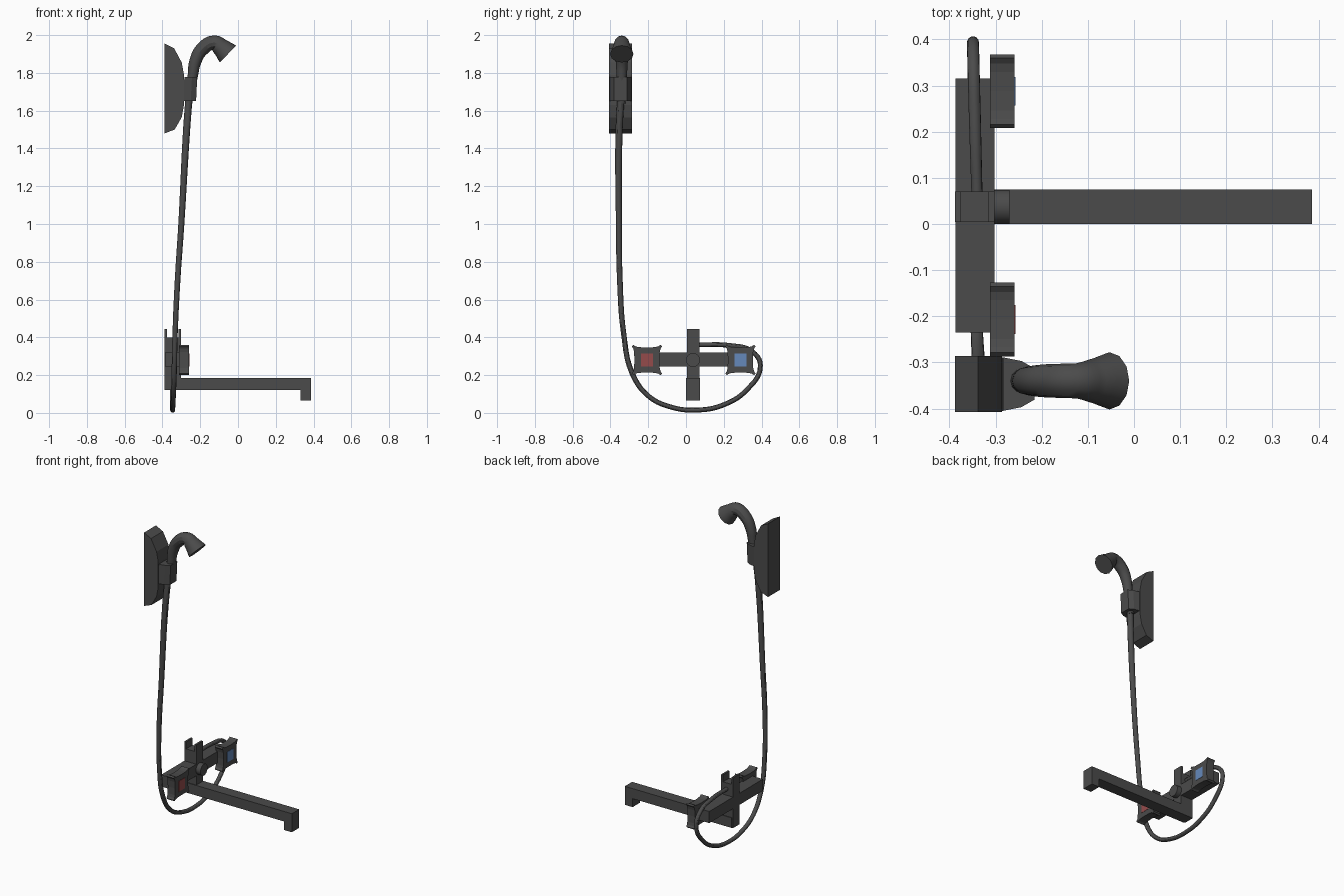
import bpy, bmesh
from mathutils import Vector

if "Cube" in bpy.data.objects:
    bpy.data.objects.remove(bpy.data.objects["Cube"])


def material(name, color):
    m = bpy.data.materials.new(name)
    m.diffuse_color = (*color, 1)
    m.use_nodes = True
    m.node_tree.nodes["Principled BSDF"].inputs["Base Color"].default_value = m.diffuse_color
    return m


DARK = material("dark_metal", (0.07, 0.07, 0.07))
RED = material("hot_red", (0.30, 0.07, 0.07))
BLUE = material("cold_blue", (0.13, 0.25, 0.50))


def prism(name, points, offset, mat=DARK):
    """Extrude a closed outline of 3D points along an offset."""
    bm = bmesh.new()
    face = bm.faces.new([bm.verts.new(p) for p in points])
    ext = bmesh.ops.extrude_face_region(bm, geom=[face], use_keep_orig=True)
    bmesh.ops.translate(bm, vec=Vector(offset),
                        verts=[v for v in ext["geom"] if isinstance(v, bmesh.types.BMVert)])
    bmesh.ops.recalc_face_normals(bm, faces=bm.faces)
    me = bpy.data.meshes.new(name)
    bm.to_mesh(me)
    bm.free()
    me.materials.append(mat)
    ob = bpy.data.objects.new(name, me)
    bpy.context.collection.objects.link(ob)
    return ob


def xz_prism(name, profile, y0, y1):
    return prism(name, [(x, y0, z) for x, z in profile], (0, y1 - y0, 0))


def select(ob):
    bpy.ops.object.select_all(action='DESELECT')
    ob.select_set(True)
    bpy.context.view_layer.objects.active = ob


def tube(name, points):
    """Smooth tube through (x, y, z, radius) points."""
    cu = bpy.data.curves.new(name, 'CURVE')
    cu.dimensions = '3D'
    cu.bevel_depth = 1
    cu.bevel_resolution = 4
    cu.resolution_u = 5
    cu.use_fill_caps = True
    sp = cu.splines.new('BEZIER')
    sp.bezier_points.add(len(points) - 1)
    for bp, (x, y, z, r) in zip(sp.bezier_points, points):
        bp.co = (x, y, z)
        bp.radius = r
        bp.handle_left_type = bp.handle_right_type = 'AUTO'
    cu.materials.append(DARK)
    ob = bpy.data.objects.new(name, cu)
    bpy.context.collection.objects.link(ob)
    select(ob)
    bpy.ops.object.convert(target='MESH')
    bpy.ops.object.shade_smooth_by_angle()


# Upper wall mount with a rounded front
xz_prism("wall_mount", [(-.388, 1.48), (-.335, 1.5), (-.298, 1.565), (-.286, 1.63),
                        (-.286, 1.79), (-.298, 1.855), (-.338, 1.93), (-.388, 1.955)],
         -.408, -.286)

# Holder gripping the shower handle
half = [(-.29, .058), (-.25, .05), (-.222, .034)]
clamp = [(x, -.347 + w) for x, w in half] + [(x, -.347 - w) for x, w in reversed(half)]
prism("handle_holder", [(x, y, 1.65) for x, y in clamp], (.006, 0, .127))

# Curved handle flaring into the shower head
Y = -.34
tube("shower_head", [(-.262, Y, 1.64, .02), (-.24, Y, 1.78, .027), (-.226, Y, 1.86, .032),
                     (-.19, Y, 1.925, .036), (-.125, Y, 1.96, .038),
                     (-.091, Y, 1.936, .048), (-.053, Y, 1.90, .062)])

# Hanging hose looping back to the tap
tube("hose", [(-.26, -.345, 1.66, .019), (-.272, -.354, 1.5, .019), (-.30, -.355, 1.0, .016),
              (-.32, -.35, .7, .015), (-.333, -.33, .42, .014), (-.338, -.285, .21, .014),
              (-.342, -.2, .09, .013), (-.345, -.08, .031, .013), (-.346, .06, .015, .013),
              (-.347, .2, .043, .013), (-.348, .32, .12, .013), (-.349, .394, .25, .013),
              (-.348, .35, .325, .013), (-.345, .23, .357, .013), (-.34, .05, .36, .012)])

# Crossbar of the tap
xz_prism("crossbar", [(-.387, .245), (-.302, .245), (-.302, .32), (-.387, .32)], -.235, .315)

# Central column with a notched top
xz_prism("tap_column", [(-.388, .12), (-.302, .12), (-.302, .445), (-.315, .445),
                        (-.315, .40), (-.375, .40), (-.375, .445), (-.388, .445)], .004, .071)

# Long spout with a down-turned tip
xz_prism("spout", [(-.38, .12), (.33, .12), (.33, .065), (.386, .065),
                   (.386, .185), (-.38, .185)], 0, .075)

# Round selector stub between the knobs
bpy.ops.mesh.primitive_cylinder_add(vertices=24, radius=.037, depth=.04,
                                    location=(-.29, .0375, .28), rotation=(0, 1.570796, 0))
stub = bpy.context.object
stub.name = "selector_stub"
stub.data.materials.append(DARK)
bpy.ops.object.shade_smooth_by_angle()

# Square knobs with hollowed sides, flared corners and coloured inlays
side = [(-.072, .08), (-.06, .072), (-.042, .068), (0, .066),
        (.042, .068), (.06, .072), (.072, .08), (.08, .072)]
side = side[:-1]
outline = []
for k in range(4):
    for u, v in side:
        for _ in range(k):
            u, v = v, -u
        outline.append((u, v))

for label, cy, mat in (("hot", -.207, RED), ("cold", .288, BLUE)):
    prism(label + "_knob", [(-.312, cy + u, .28 + v) for u, v in outline], (.053, 0, 0))
    prism(label + "_inlay", [(-.262, cy + a * .031, .28 + b * .034)
                             for a, b in ((-1, -1), (1, -1), (1, 1), (-1, 1))], (.005, 0, 0), mat)
